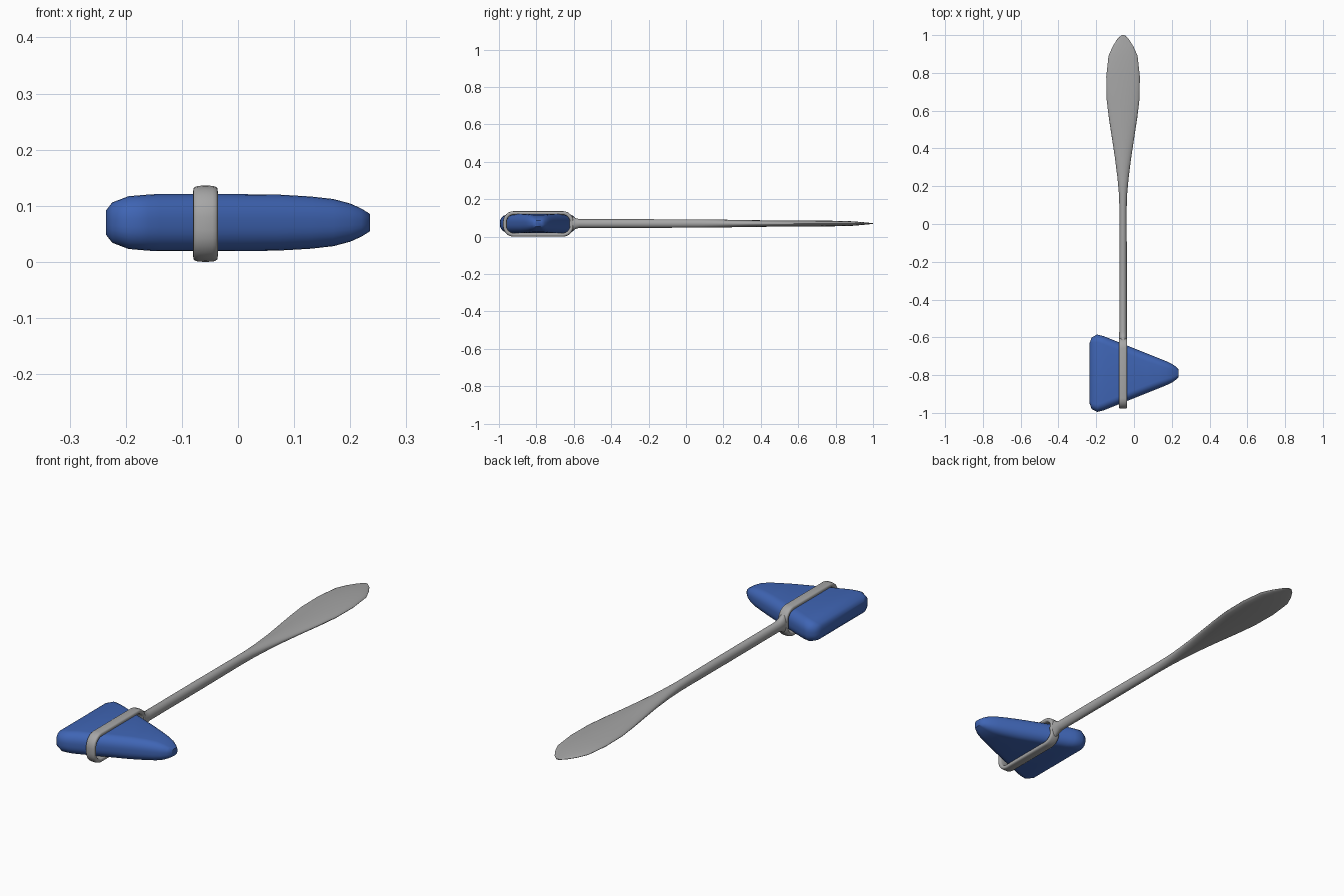
import bpy, bmesh, math

if "Cube" in bpy.data.objects:
    bpy.data.objects.remove(bpy.data.objects["Cube"])

CX, CZ, HY = -0.058, 0.07, -0.79   # handle axis x, mid height, head centre y


def material(name, color):
    m = bpy.data.materials.new(name)
    m.diffuse_color = (*color, 1)
    m.use_nodes = True
    m.node_tree.nodes["Principled BSDF"].inputs["Base Color"].default_value = m.diffuse_color
    return m


blue = material("blue rubber", (0.05, 0.13, 0.46))
steel = material("grey steel", (0.38, 0.38, 0.38))


def loft(name, rings, mat, closed=False, angle=50):
    """Skin a list of equal-length point rings; cap the ends unless closed."""
    bm = bmesh.new()
    vr = [[bm.verts.new(p) for p in r] for r in rings]
    n, k = len(vr[0]), len(vr)
    for i in range(k if closed else k - 1):
        a, b = vr[i], vr[(i + 1) % k]
        for j in range(n):
            bm.faces.new((a[j], a[(j + 1) % n], b[(j + 1) % n], b[j]))
    if not closed:
        bm.faces.new(vr[0])
        bm.faces.new(vr[-1])
    bmesh.ops.recalc_face_normals(bm, faces=bm.faces)
    me = bpy.data.meshes.new(name)
    bm.to_mesh(me)
    bm.free()
    ob = bpy.data.objects.new(name, me)
    bpy.context.collection.objects.link(ob)
    me.materials.append(mat)
    bpy.ops.object.select_all(action='DESELECT')
    bpy.context.view_layer.objects.active = ob
    ob.select_set(True)
    bpy.ops.object.shade_smooth_by_angle(angle=math.radians(angle))
    return ob


def round_rect(hu, hv, r, seg=6):
    """Rounded rectangle: list of (u, v, normal angle)."""
    pts = []
    for q, (su, sv) in enumerate(((1, 1), (-1, 1), (-1, -1), (1, -1))):
        for s in range(seg + 1):
            a = math.pi / 2 * (q + s / seg)
            pts.append((su * (hu - r) + r * math.cos(a),
                        sv * (hv - r) + r * math.sin(a), a))
    return pts


# Triangular rubber head: rounded sections along x (x, half width, half height)
sections = [(-0.235, 0.160, 0.022), (-0.224, 0.190, 0.036), (-0.195, 0.205, 0.047),
            (-0.16, 0.196, 0.050), (-0.14, 0.188, 0.051), (-0.03, 0.144, 0.051),
            (0.07, 0.104, 0.050), (0.13, 0.080, 0.0465), (0.17, 0.064, 0.042),
            (0.20, 0.050, 0.034), (0.22, 0.036, 0.025), (0.235, 0.021, 0.0155)]
loft("rubber_head",
     [[(x, HY + u, CZ + v) for u, v, _ in round_rect(hy, hz, 0.85 * min(hy, hz))]
      for x, hy, hz in sections], blue)

# Steel band looped around the head
band = []
for u, v, a in round_rect(0.178, 0.058, 0.046):
    ring = []
    for s in range(16):
        t = math.tau * s / 16
        c, d = math.cos(t), math.sin(t)
        w = 0.022 * math.copysign(abs(c) ** 0.6, c)
        h = 0.010 * math.copysign(abs(d) ** 0.6, d)
        ring.append((CX + w, HY + u + h * math.cos(a), CZ - 0.002 + v + h * math.sin(a)))
    band.append(ring)
loft("head_band", band, steel, closed=True)

# Handle: flared neck, round rod, flat paddle grip (y, half width, half height)
profile = [(-0.622, 0.021, 0.046), (-0.605, 0.021, 0.038), (-0.59, 0.021, 0.029),
           (-0.57, 0.020, 0.023), (-0.2, 0.020, 0.023), (0.08, 0.019, 0.022),
           (0.16, 0.022, 0.021), (0.24, 0.029, 0.020), (0.35, 0.043, 0.018),
           (0.45, 0.058, 0.017), (0.56, 0.075, 0.016), (0.66, 0.087, 0.016),
           (0.78, 0.089, 0.015), (0.89, 0.077, 0.012), (0.94, 0.055, 0.008),
           (0.98, 0.030, 0.004), (1.0, 0.008, 0.002)]
loft("handle",
     [[(CX + w * math.cos(math.tau * s / 24), y, CZ + h * math.sin(math.tau * s / 24))
       for s in range(24)] for y, w, h in profile], steel, angle=60)
